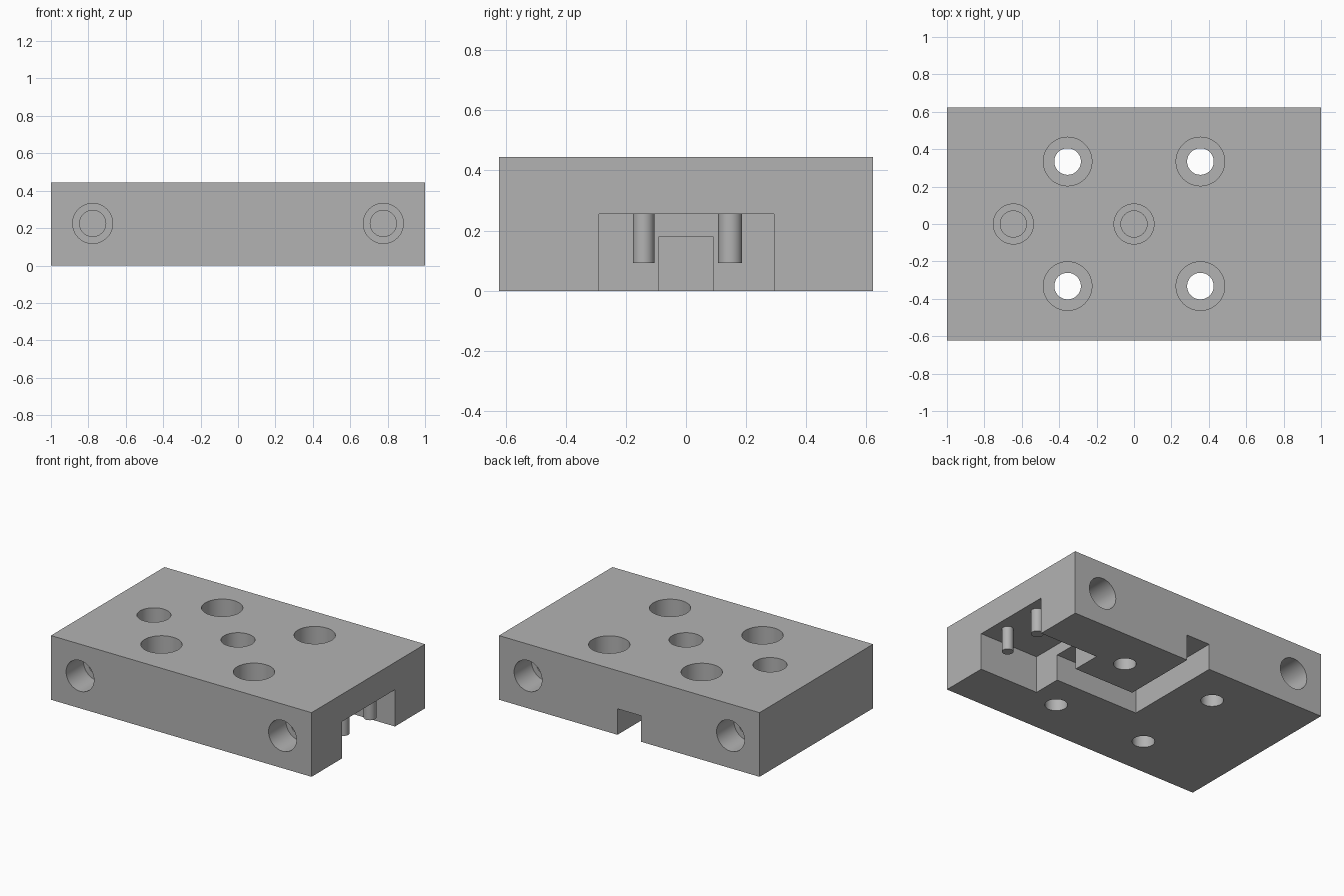
import bpy
import bmesh
import math
from mathutils import Matrix, Vector

cube = bpy.data.objects.get("Cube")
if cube:
    bpy.data.objects.remove(cube, do_unlink=True)

HEIGHT = 0.445
HALF_Y = 0.622
OVER = 0.05  # cutter overshoot past open faces

grey = bpy.data.materials.new("machined_grey")
grey.use_nodes = True
grey.diffuse_color = (0.45, 0.45, 0.45, 1)
grey.node_tree.nodes["Principled BSDF"].inputs["Base Color"].default_value = grey.diffuse_color


def add_object(name, bm):
    bmesh.ops.recalc_face_normals(bm, faces=bm.faces)
    mesh = bpy.data.meshes.new(name)
    bm.to_mesh(mesh)
    bm.free()
    mesh.materials.append(grey)
    obj = bpy.data.objects.new(name, mesh)
    bpy.context.collection.objects.link(obj)
    return obj


def box(name, low, high):
    low, high = Vector(low), Vector(high)
    bm = bmesh.new()
    bmesh.ops.create_cube(bm, size=1)
    bmesh.ops.scale(bm, vec=high - low, verts=bm.verts)
    bmesh.ops.translate(bm, vec=(low + high) / 2, verts=bm.verts)
    return add_object(name, bm)


def turned(name, profile, position, axis=(0, 0, 1), sides=48):
    """Spin (radius, height) points around the given axis."""
    bm = bmesh.new()
    points = [(0, profile[0][1])] + profile + [(0, profile[-1][1])]
    verts = [bm.verts.new((r, 0, h)) for r, h in points]
    edges = [bm.edges.new(pair) for pair in zip(verts, verts[1:])]
    bmesh.ops.spin(bm, geom=verts + edges, cent=(0, 0, 0), axis=(0, 0, 1),
                   angle=math.tau, steps=sides)
    bmesh.ops.remove_doubles(bm, verts=bm.verts, dist=0.0001)
    turn = Vector((0, 0, 1)).rotation_difference(Vector(axis)).to_matrix().to_4x4()
    bm.transform(Matrix.Translation(position) @ turn)
    return add_object(name, bm)


def stepped_hole(name, position, wide, narrow, step, depth, axis=(0, 0, 1)):
    profile = [(narrow, -depth), (narrow, -step), (wide, -step), (wide, OVER)]
    return turned(name, profile, position, axis)


def smooth(obj):
    bpy.ops.object.select_all(action="DESELECT")
    obj.select_set(True)
    bpy.context.view_layer.objects.active = obj
    bpy.ops.object.shade_smooth_by_angle(angle=math.radians(30))


block = box("manifold_block", (-1, -HALF_Y, 0), (1, HALF_Y, HEIGHT))

# Underside pocket open to the left end, and the L-shaped channel leading from it
cutters = [
    box("pocket_cutter", (0.55, -0.29, -OVER), (1 + OVER, 0.292, 0.255)),
    box("channel_cutter", (-0.09, -0.09, -OVER), (0.6, 0.09, 0.18)),
    box("channel_exit_cutter", (-0.09, 0, -OVER), (0.09, HALF_Y + OVER, 0.18)),
]

# Counterbored bolt holes right through the block
for x in (-0.355, 0.355):
    for y in (-0.332, 0.334):
        cutters.append(stepped_hole("bolt_hole_cutter", (x, y, HEIGHT),
                                    0.13, 0.071, 0.18, HEIGHT + OVER))

# Blind stepped ports on the top, front and back
PORT = dict(wide=0.107, narrow=0.07, step=0.19, depth=0.24)
for x in (-0.645, 0):
    cutters.append(stepped_hole("top_port_cutter", (x, 0, HEIGHT), **PORT))
for x in (-0.777, 0.777):
    for side in (-1, 1):
        cutters.append(stepped_hole("side_port_cutter", (x, side * HALF_Y, 0.225),
                                    axis=(0, side, 0), **PORT))

# Cut each opening in turn
bpy.context.view_layer.objects.active = block
for cutter in cutters:
    cutter.hide_render = True
    cut = block.modifiers.new("cut", "BOOLEAN")
    cut.operation = "DIFFERENCE"
    cut.solver = "EXACT"
    cut.object = cutter
    bpy.ops.object.modifier_apply(modifier=cut.name)
    bpy.data.objects.remove(cutter, do_unlink=True)
smooth(block)

# Two pins hanging from the pocket ceiling
for name, y, radius in (("right_pin", -0.141, 0.036), ("left_pin", 0.147, 0.04)):
    pin = turned(name, [(radius, 0.093), (radius, 0.26)], (0.91, y, 0), sides=32)
    smooth(pin)
